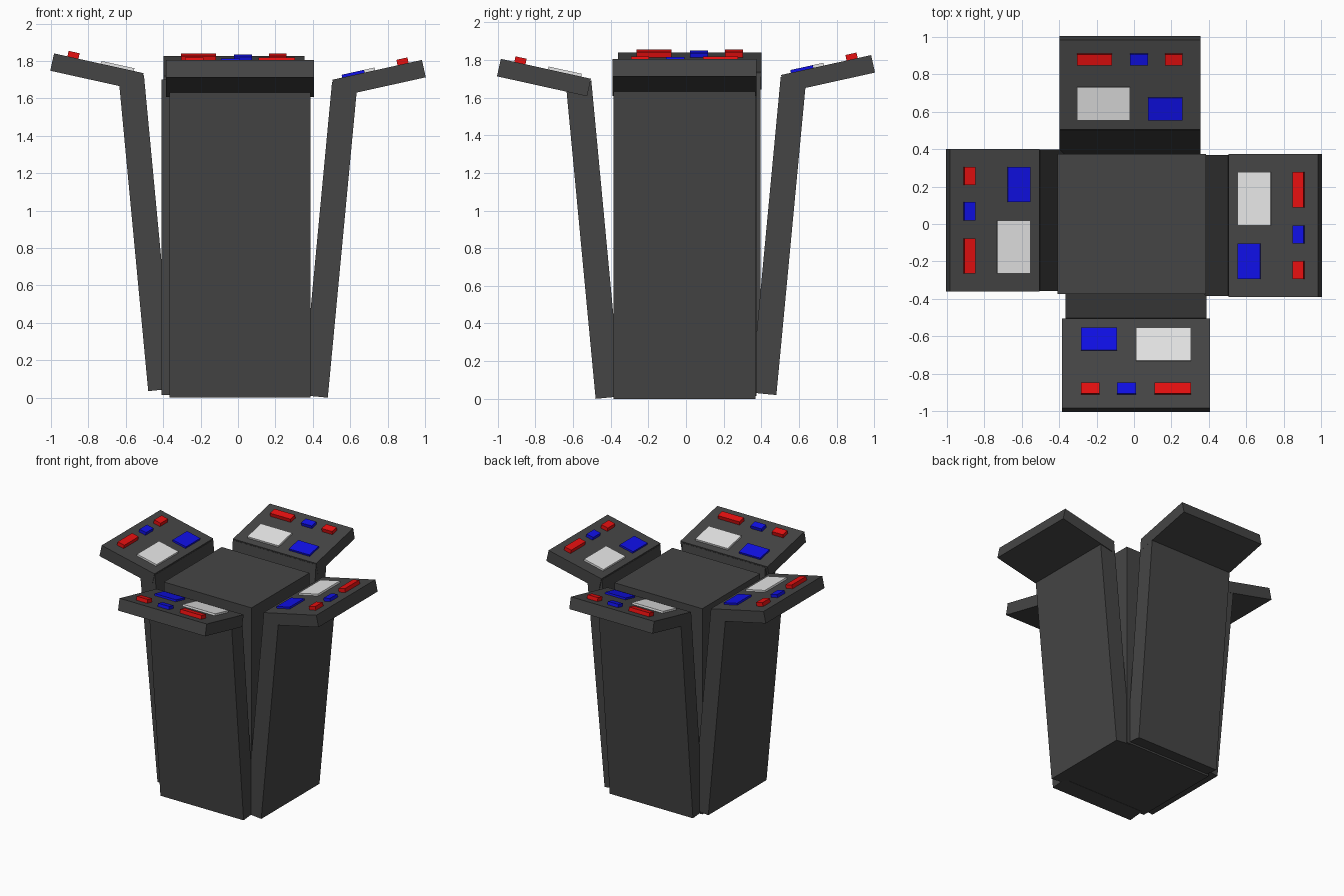
import bpy
import bmesh
import math
from mathutils import Vector

cube = bpy.data.objects.get("Cube")
if cube:
    bpy.data.objects.remove(cube, do_unlink=True)


def material(name, color):
    mat = bpy.data.materials.new(name)
    mat.use_nodes = True
    mat.diffuse_color = (*color, 1)
    mat.node_tree.nodes["Principled BSDF"].inputs["Base Color"].default_value = (*color, 1)
    return mat


dark = material("dark grey", (0.06, 0.06, 0.06))
red = material("red", (0.8, 0.005, 0.005))
blue = material("blue", (0.005, 0.005, 0.8))
white = material("screen white", (0.8, 0.8, 0.8))


def slab(name, profile, v0, v1, mat, angle=0, lift=0):
    """Extrude an (outward, height) profile sideways, then turn it to face its side."""
    out = Vector((math.cos(angle), math.sin(angle), 0))
    side = Vector((-out.y, out.x, 0))
    bm = bmesh.new()
    rings = [[bm.verts.new(out * u + side * v + Vector((0, 0, z + lift)))
              for u, z in profile] for v in (v0, v1)]
    for ring in rings:
        bm.faces.new(ring)
    n = len(profile)
    for i in range(n):
        j = (i + 1) % n
        bm.faces.new((rings[0][i], rings[0][j], rings[1][j], rings[1][i]))
    bmesh.ops.recalc_face_normals(bm, faces=bm.faces)
    mesh = bpy.data.meshes.new(name)
    bm.to_mesh(mesh)
    bm.free()
    mesh.materials.append(mat)
    obj = bpy.data.objects.new(name, mesh)
    bpy.context.collection.objects.link(obj)
    return obj


# Sloping console top, used to seat the controls
INNER = Vector((0.505, 1.70))
ALONG = Vector((0.48, 0.106)).normalized()
UP = Vector((-ALONG.y, ALONG.x))
LENGTH = 0.49


def on_console(u0, u1, low, high):
    a, b = [INNER + ALONG * ((u - INNER.x) / ALONG.x) for u in (u0, u1)]
    return [a + UP * low, b + UP * low, b + UP * high, a + UP * high]


end = INNER + ALONG * LENGTH
console_profile = [INNER, end, end - UP * 0.095, INNER - UP * 0.095]
arm_profile = [(0.345, 0.013), (0.48, 0.0), (0.635, 1.64), (0.503, 1.69)]

# name, material, outward range, sideways range (share of width), height
controls = [
    ("blue_panel", blue, 0.557, 0.677, -0.373, -0.127, 0.015),
    ("screen", white, 0.557, 0.733, 0.0, 0.373, 0.015),
    ("small_red_button", red, 0.853, 0.912, -0.373, -0.247, 0.03),
    ("small_blue_button", blue, 0.853, 0.912, -0.127, 0.0, 0.025),
    ("long_red_button", red, 0.853, 0.912, 0.127, 0.373, 0.03),
]

# Central column
slab("column", [(-0.41, 0.015), (0.385, 0.015), (0.385, 1.70), (-0.41, 1.70)],
     -0.375, 0.375, dark)

# Four leaning arms with consoles: side, turn, sideways centre, console width, lift
sides = [
    ("front", -90, 0.01, 0.79, 0.0),
    ("left", 0, -0.008, 0.765, 0.0),
    ("back", 90, 0.022, 0.755, 0.02),
    ("right", 180, -0.02, 0.76, 0.035),
]
for side, turn, mid, width, lift in sides:
    angle = math.radians(turn)
    slab(side + "_arm", arm_profile, mid - 0.377, mid + 0.377, dark, angle, lift)
    slab(side + "_console", console_profile,
         mid - width / 2, mid + width / 2, dark, angle, lift)
    for name, mat, u0, u1, t0, t1, height in controls:
        slab(side + "_" + name, on_console(u0, u1, -0.01, height),
             mid + t0 * width, mid + t1 * width, mat, angle, lift)
